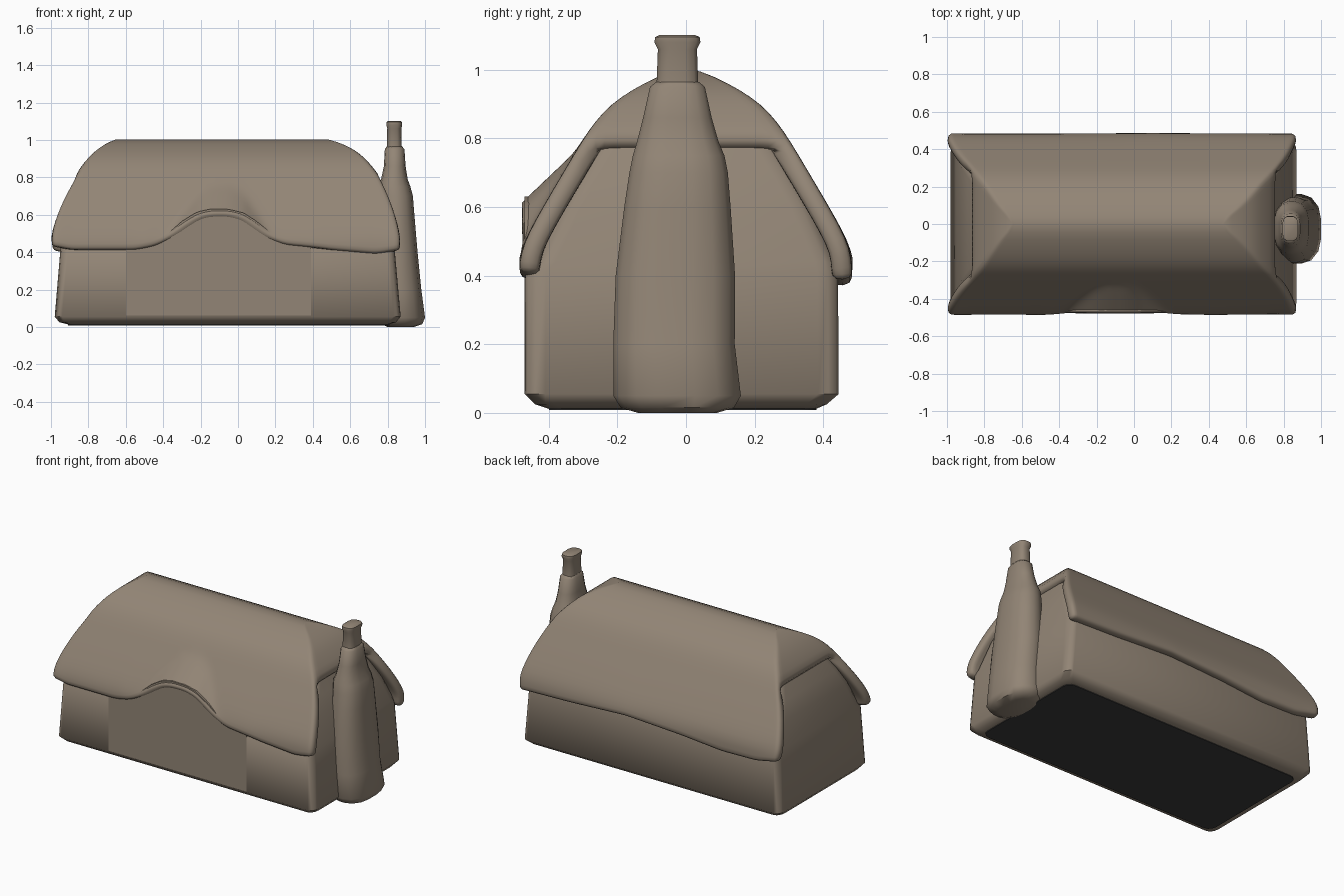
import bpy, bmesh, math

if "Cube" in bpy.data.objects:
    bpy.data.objects.remove(bpy.data.objects["Cube"])


def material(name, col):
    m = bpy.data.materials.new(name)
    m.diffuse_color = (*col, 1)
    m.use_nodes = True
    m.node_tree.nodes["Principled BSDF"].inputs["Base Color"].default_value = m.diffuse_color
    return m


CLAY = material("warm clay", (0.29, 0.235, 0.18))
DARK = material("dark underside", (0.042, 0.042, 0.042))


def interp(pts, v):
    """Piecewise linear lookup in a list of (key, value)."""
    if v <= pts[0][0]:
        return pts[0][1]
    for (a, p), (b, q) in zip(pts, pts[1:]):
        if v <= b:
            return p + (q - p) * (v - a) / (b - a)
    return pts[-1][1]


def finish(name, bm, mat, angle=None):
    me = bpy.data.meshes.new(name)
    bm.to_mesh(me)
    bm.free()
    ob = bpy.data.objects.new(name, me)
    bpy.context.collection.objects.link(ob)
    me.materials.append(mat)
    bpy.ops.object.select_all(action='DESELECT')
    ob.select_set(True)
    bpy.context.view_layer.objects.active = ob
    if angle is None:
        bpy.ops.object.shade_smooth()
    else:
        bpy.ops.object.shade_smooth_by_angle(angle=math.radians(angle))
    return ob


def loft(name, rings, mat, angle=40):
    bm = bmesh.new()
    vs = [[bm.verts.new(p) for p in r] for r in rings]
    n = len(vs[0])
    for a, b in zip(vs, vs[1:]):
        for i in range(n):
            bm.faces.new((a[i], a[(i + 1) % n], b[(i + 1) % n], b[i]))
    bm.faces.new(vs[0])
    bm.faces.new(vs[-1])
    bmesh.ops.recalc_face_normals(bm, faces=bm.faces)
    return finish(name, bm, mat, angle)


def rounded_rect(x0, x1, y0, y1, z, rx, ry, n=3):
    """Rectangle ring with elliptical corners of n segments."""
    pts = []
    corners = [(x1 - rx, y0 + ry), (x1 - rx, y1 - ry), (x0 + rx, y1 - ry), (x0 + rx, y0 + ry)]
    for k, (cx, cy) in enumerate(corners):
        for i in range(n + 1):
            a = math.pi / 2 * (k - 1 + i / n)
            pts.append((cx + rx * math.cos(a), cy + ry * math.sin(a), z))
    return pts


# Roof: silhouettes of both ends, cross-section and eave lines
LEFT = [(.40, -.985), (.48, -1.004), (.6, -.975), (.7, -.93), (.79, -.88), (.85, -.845),
        (.90, -.805), (.94, -.765), (.98, -.71), (1.012, -.63)]
RIGHT = [(.40, .86), (.46, .874), (.6, .848), (.7, .81), (.79, .77), (.85, .725),
         (.90, .68), (.94, .635), (.98, .56), (1.012, .45)]
UPPER = [(.79, .305), (.85, .265), (.90, .218), (.94, .16), (.98, .085)]
SLOPE = [(.40, .480), (.42, .483), (.45, .488), (.5, .472), (.57, .435), (.65, .388), (.79, .305)]
FRONT_EAVE = [(-1, .43), (-.9, .41), (-.55, .41), (-.45, .43), (-.38, .47), (-.3, .54),
              (-.22, .59), (-.15, .605), (-.05, .605), (.03, .585), (.1, .54), (.18, .475),
              (.25, .44), (.5, .41), (.75, .39), (.87, .41)]
BACK_EAVE = [(-1, .41), (-.85, .38), (-.6, .375), (-.3, .4), (.1, .42), (.5, .4), (.87, .39)]
STEPS = (1, .92, .78, .6, .38, .18)
N = 56

bm = bmesh.new()


def column(u):
    x_guess = -1 + 1.87 * u

    def pt(y, z):
        a, b = interp(LEFT, z), interp(RIGHT, z)
        return bm.verts.new((a + (b - a) * u, y, z))

    def side(sign, eave):
        ze = interp(eave, x_guess)
        low = []
        for t in STEPS:
            z = .79 + (ze - .79) * t
            # a raised eave kicks outward just above its edge
            low.append(pt(sign * max(interp(SLOPE, z), .487 - 1.05 * (z - ze)), z))
        return low + [pt(sign * w, z) for z, w in UPPER]

    front, back = side(-1, FRONT_EAVE), side(1, BACK_EAVE)
    return front + [pt(0, 1.012)] + back[::-1]


cols = [column(i / N) for i in range(N + 1)]
for a, b in zip(cols, cols[1:]):
    for i in range(len(a) - 1):
        bm.faces.new((a[i], b[i], b[i + 1], a[i + 1]))
# hipped ends close the top of each gable
for c in (cols[0], cols[-1]):
    k, mid = len(STEPS), len(STEPS) + len(UPPER)
    rows = []
    for j in range(k, mid):
        f, b = c[j], c[2 * mid - j]
        inner = [bm.verts.new(f.co.lerp(b.co, s / 10)) for s in range(1, 10)]
        rows.append([f] + inner + [b])
    for p, q in zip(rows, rows[1:]):
        for i in range(10):
            bm.faces.new((p[i], p[i + 1], q[i + 1], q[i]))
    for i in range(10):
        bm.faces.new((rows[-1][i], rows[-1][i + 1], c[mid]))
bmesh.ops.recalc_face_normals(bm, faces=bm.faces)
bm.normal_update()
if sum(f.normal.z for f in bm.faces) < 0:
    bmesh.ops.reverse_faces(bm, faces=bm.faces)
roof = finish("thatched_roof", bm, CLAY)
mod = roof.modifiers.new("thickness", 'SOLIDIFY')
mod.thickness, mod.offset = .06, -1
mod = roof.modifiers.new("round", 'SUBSURF')
mod.levels = mod.render_levels = 1

# House walls with the gables tapering up under the roof
WALLS = [(.012, -.90, .80, -.40, .38), (.025, -.955, .845, -.44, .41), (.055, -.98, .87, -.47, .445),
         (.41, -.95, .838, -.468, .443), (.44, -.945, .832, -.44, .435), (.6, -.925, .80, -.365, .365),
         (.70, -.89, .765, -.31, .31), (.79, -.845, .73, -.255, .255)]
loft("house_walls", [rounded_rect(x0, x1, y0, y1, z, .04, .06) for z, x0, x1, y0, y1 in WALLS], CLAY, 50)

# Piece of wall filling the curved eave, flush with the front
xs = [-.6 + .03 * i for i in range(34)]
top = [(x, interp(FRONT_EAVE, x) + .025) for x in xs]
outline = top + [(xs[-1], .06), (xs[0], .06)]
loft("front_arch_wall", [[(x, y, z) for x, z in outline] for y in (-.4705, -.36)], CLAY)

# Chimney stack on the right end: z, x range, y range
STACK = [(0, .80, .94, -.14, .09), (.015, .77, .985, -.19, .14), (.05, .75, 1.0, -.212, .16),
         (.2, .75, .98, -.212, .142), (.4, .75, .96, -.205, .143), (.6, .75, .943, -.18, .13),
         (.70, .75, .935, -.165, .122), (.75, .75, .922, -.155, .112), (.79, .765, .907, -.143, .095),
         (.86, .78, .896, -.125, .075), (.95, .785, .89, -.105, .055), (.965, .795, .878, -.087, .037)]
loft("chimney_stack", [rounded_rect(a, b, c, d, z, (b - a) * .42, (d - c) * .36)
                       for z, a, b, c, d in STACK], CLAY, 48)

# Chimney pot with a slightly flared rim
POT = [(.95, .795, .876, -.086, .036), (1.06, .798, .873, -.082, .032), (1.08, .793, .878, -.092, .042),
       (1.095, .793, .878, -.09, .04), (1.102, .803, .868, -.075, .025)]
loft("chimney_pot", [rounded_rect(a, b, c, d, z, (b - a) * .3, (d - c) * .3, 2)
                     for z, a, b, c, d in POT], CLAY, 48)

# Dark flat underside
loft("underside_plate", [rounded_rect(-.91, .81, -.4, .38, z, .05, .05) for z in (.008, .0125)], DARK)
